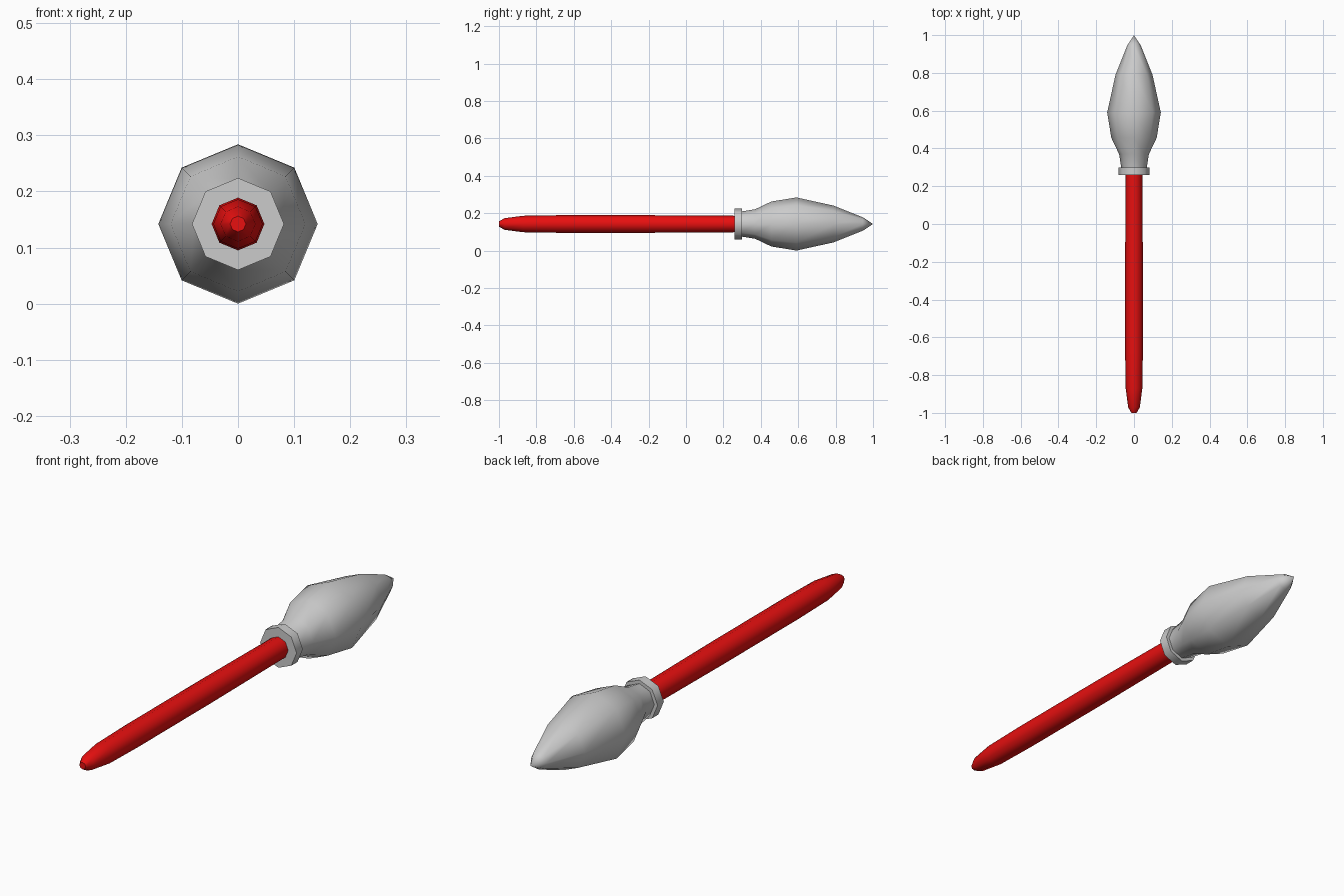
import bpy
import bmesh
import math

cube = bpy.data.objects.get("Cube")
if cube:
    bpy.data.objects.remove(cube, do_unlink=True)

SIDES = 8
AXIS_Z = 0.142


def make_material(name, colour):
    mat = bpy.data.materials.new(name)
    mat.use_nodes = True
    mat.diffuse_color = colour
    mat.node_tree.nodes["Principled BSDF"].inputs["Base Color"].default_value = colour
    return mat


def turned_part(name, profile, mat):
    """Sweep (y, radius) points round the long axis; zero radius makes a tip."""
    bm = bmesh.new()
    rings = []
    for y, r in profile:
        count = SIDES if r > 0 else 1
        ring = []
        for i in range(count):
            a = math.tau * i / SIDES
            ring.append(bm.verts.new((r * math.cos(a), y, AXIS_Z + r * math.sin(a))))
        rings.append(ring)
    for low, high in zip(rings, rings[1:]):
        for i in range(SIDES):
            j = (i + 1) % SIDES
            corners = [low[i % len(low)], low[j % len(low)],
                       high[j % len(high)], high[i % len(high)]]
            bm.faces.new(list(dict.fromkeys(corners)))
    for ring in (rings[0], rings[-1]):
        if len(ring) > 1:
            bm.faces.new(ring)
    bmesh.ops.recalc_face_normals(bm, faces=bm.faces)
    mesh = bpy.data.meshes.new(name)
    bm.to_mesh(mesh)
    bm.free()
    mesh.materials.append(mat)
    obj = bpy.data.objects.new(name, mesh)
    bpy.context.collection.objects.link(obj)
    bpy.ops.object.select_all(action="DESELECT")
    obj.select_set(True)
    bpy.context.view_layer.objects.active = obj
    bpy.ops.object.shade_smooth_by_angle(angle=math.radians(60))
    return obj


red = make_material("red paint", (0.8, 0.005, 0.005, 1))
grey = make_material("light grey", (0.6, 0.6, 0.6, 1))

# Slim handle with a rounded end
turned_part("handle", [(-1.0, 0.014), (-0.97, 0.031), (-0.87, 0.044),
                       (-0.68, 0.047), (-0.2, 0.047), (0.27, 0.044)], red)

# Flat collar between handle and bristles
turned_part("collar", [(0.26, 0.082), (0.3, 0.082)], grey)

# Swollen bristle head drawn to a point
turned_part("bristles", [(0.29, 0.066), (0.37, 0.079), (0.456, 0.12),
                         (0.59, 0.142), (0.79, 0.098), (0.945, 0.036),
                         (1.0, 0)], grey)
